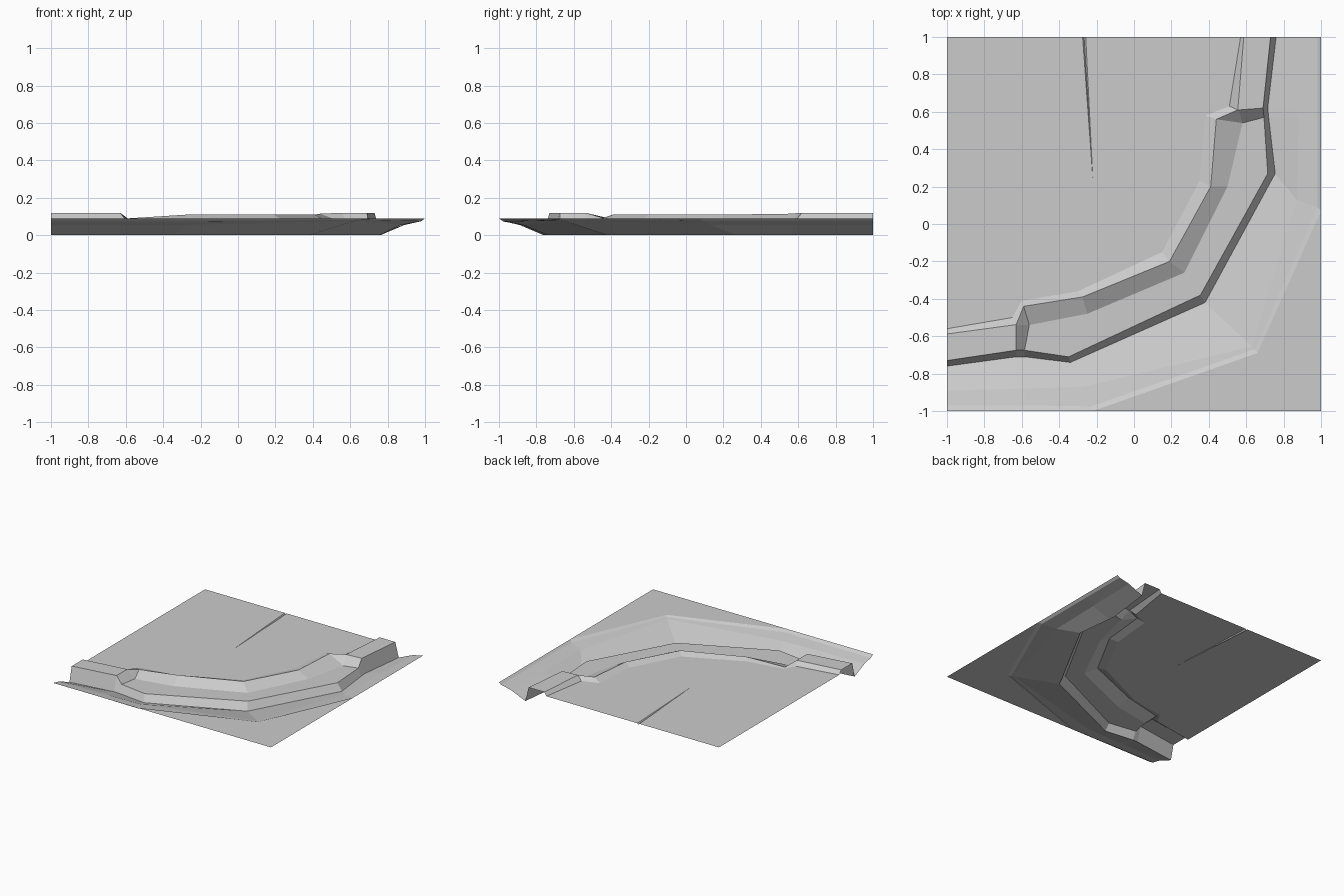
import bpy, bmesh

if "Cube" in bpy.data.objects:
    bpy.data.objects.remove(bpy.data.objects["Cube"])

G = 0.09  # level of the flat ground


def rail(points, heights):
    """Polyline running from the west end round the bend to the north end."""
    return [(x, y, z) for (x, y), z in zip(points, heights)]


def sheet(name, faces):
    """Open flat-shaded surface from polygons listed as points."""
    bm = bmesh.new()
    for pts in faces:
        bm.faces.new([bm.verts.new(p) for p in pts])
    bmesh.ops.remove_doubles(bm, verts=bm.verts, dist=0.0005)
    bmesh.ops.triangulate(bm, faces=[f for f in bm.faces if len(f.verts) > 4])
    for f in bm.faces:
        f.normal_update()
        if f.normal.z < 0:
            f.normal_flip()
    me = bpy.data.meshes.new(name)
    bm.to_mesh(me)
    bm.free()
    ob = bpy.data.objects.new(name, me)
    bpy.context.collection.objects.link(ob)
    return ob


def loft(name, *rails):
    faces = []
    for a, b in zip(rails, rails[1:]):
        for i in range(len(a) - 1):
            faces.append((a[i], a[i + 1], b[i + 1], b[i]))
    return sheet(name, faces)


# Rails from the outer edge to the inner ground, nine stations each
edge = rail([(-1, -1), (-.63, -1), (-.58, -1), (-.22, -1), (.66, -.69),
             (1, .07), (1, .57), (1, .62), (1, 1)], [G] * 9)
lip = rail([(-1, -.97), (-.63, -.97), (-.58, -.97), (-.23, -.975), (.645, -.67),
            (.98, .09), (.98, .57), (.98, .62), (.98, 1)],
           [.073] * 4 + [.083] + [.075] * 4)
bank = rail([(-1, -.89), (-.63, -.88), (-.58, -.88), (-.27, -.87), (.63, -.655),
             (.87, .13), (.88, .57), (.885, .62), (.89, 1)],
            [.055] * 4 + [.078] + [.055] * 4)
foot = rail([(-1, -.76), (-.63, -.71), (-.585, -.71), (-.34, -.74), (.38, -.42),
             (.755, .27), (.72, .57), (.715, .62), (.76, 1)], [0] * 9)
step = [.12, .12, .06, .06, .06, .06, .06, .12, .12]
wall_top = rail([(-1, -.73), (-.63, -.675), (-.585, -.675), (-.35, -.71), (.355, -.38),
                 (.715, .27), (.695, .57), (.69, .62), (.73, 1)], step)
ledge = rail([(-1, -.59), (-.63, -.54), (-.56, -.54), (-.25, -.48), (.27, -.26),
              (.5, .2), (.58, .54), (.56, .61), (.59, 1)], step)
crest = rail([(-1, -.588), (-.63, -.538), (-.59, -.44), (-.275, -.39), (.19, -.2),
              (.41, .2), (.44, .56), (.555, .61), (.587, 1)],
             [.12, .12, G, .11, .11, .11, .115, .12, .12])
inner = rail([(-1, -.56), (-.65, -.5), (-.6, -.41), (-.3, -.36), (.15, -.15),
              (.35, .23), (.38, .58), (.51, .63), (.57, 1)], [G] * 9)

# Outer slope, low wall, walkway and inner ridge
loft("outer_bank", edge, lip, bank, foot)
loft("retaining_wall", foot, wall_top)
loft("walkway", wall_top, ledge)
loft("inner_ridge", ledge, crest, inner)

# Flat corner outside the bend
corner = (1, -1, G)
sheet("outer_ground", [(edge[3], corner, edge[4]), (corner, edge[5], edge[4])])

# Flat ground inside the bend, split by a shallow crack
hub, west = (-.22, .24, G), (-1, .26, G)
crack = [(-.275, 1, G), (-.267, 1, .08), (-.258, 1, G)]
sheet("inner_ground", [
    inner[:6] + [hub, west],
    [hub, crack[0], (-1, 1, G), west],
    [hub] + inner[5:] + [crack[2]],
    [hub, crack[1], crack[0]],
    [hub, crack[2], crack[1]],
])
